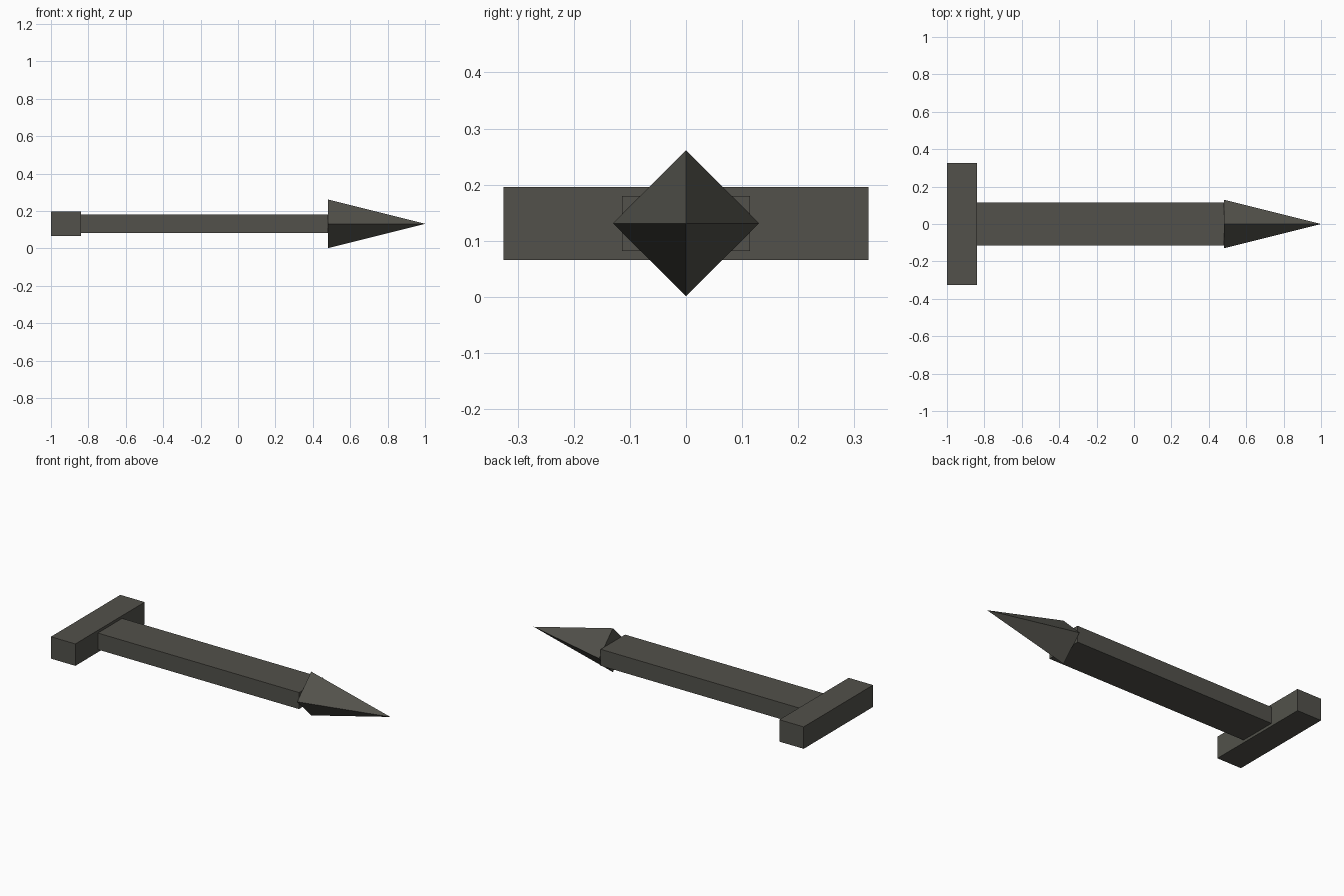
import bpy
import math

cube = bpy.data.objects.get("Cube")
if cube:
    bpy.data.objects.remove(cube, do_unlink=True)

MID_Z = 0.131

# Dark grey iron
iron = bpy.data.materials.new("dark_iron")
iron.use_nodes = True
colour = (0.085, 0.083, 0.070, 1.0)
iron.diffuse_color = colour
iron.node_tree.nodes["Principled BSDF"].inputs["Base Color"].default_value = colour


def finish(name):
    obj = bpy.context.object
    obj.name = name
    obj.data.materials.append(iron)
    bpy.ops.object.transform_apply(location=False, rotation=True, scale=True)
    bpy.ops.object.shade_flat()
    return obj


def bar(name, x0, x1, width, height):
    bpy.ops.mesh.primitive_cube_add(size=1, location=((x0 + x1) / 2, 0, MID_Z))
    bpy.context.object.scale = (x1 - x0, width, height)
    return finish(name)


# Crosswise head and flat shaft
bar("head_bar", -1.0, -0.84, 0.65, 0.13)
bar("shaft", -0.84, 0.48, 0.228, 0.098)

# Four-sided point, corners up, down and to the sides
bpy.ops.mesh.primitive_cone_add(vertices=4, radius1=0.13, radius2=0, depth=0.52,
                                location=(0.74, 0, MID_Z),
                                rotation=(0, math.pi / 2, 0))
finish("point")
